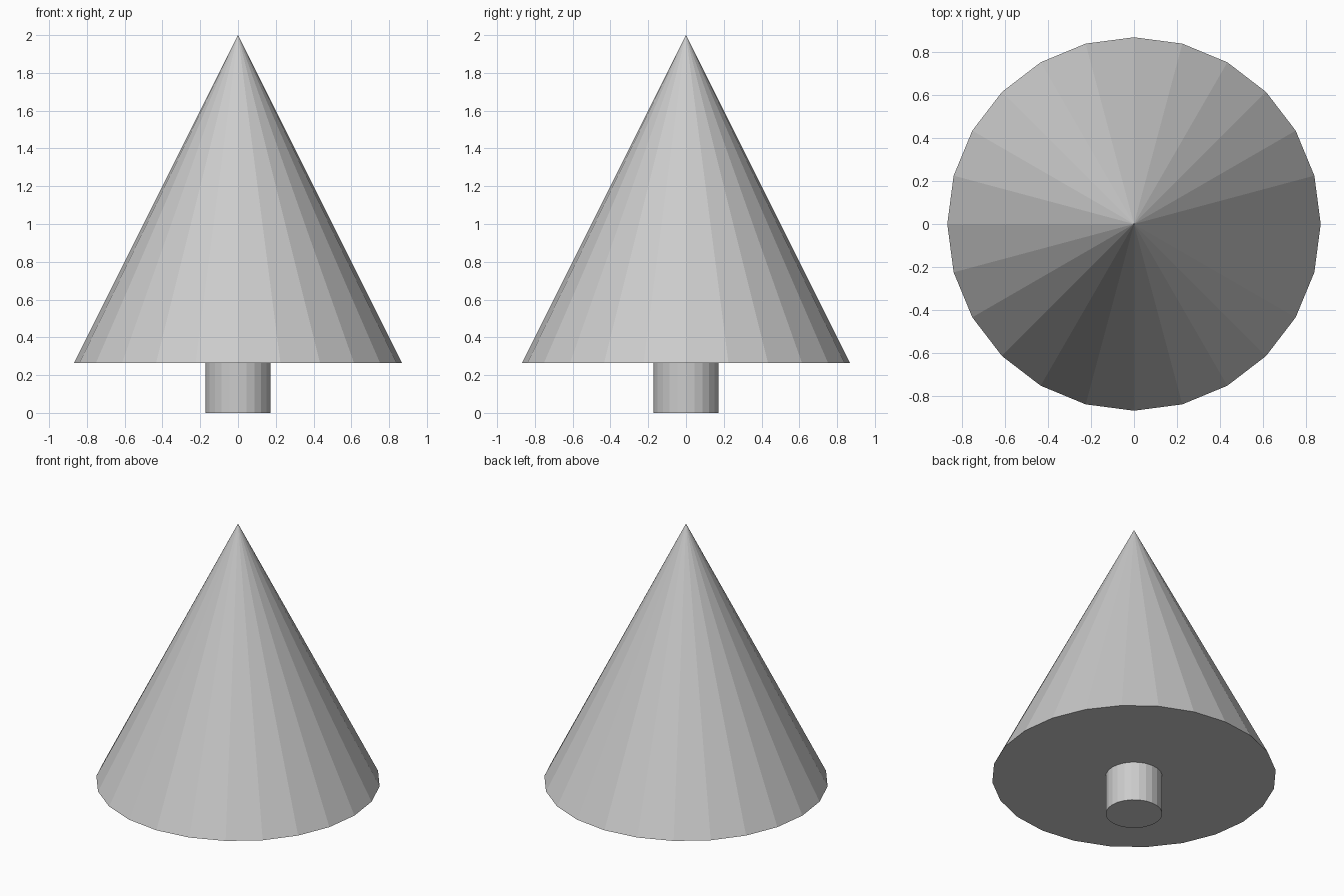
import bpy

if "Cube" in bpy.data.objects:
    bpy.data.objects.remove(bpy.data.objects["Cube"])

SIDES = 24
BASE_Z = 0.265   # underside of the foliage
TOP_Z = 2.0


def finish(name):
    obj = bpy.context.object
    obj.name = name
    obj.data.name = name
    bpy.ops.object.transform_apply(location=True, rotation=True, scale=True)
    return obj


# Trunk: short cylinder from the floor to the foliage
bpy.ops.mesh.primitive_cylinder_add(
    vertices=SIDES, radius=0.173, depth=BASE_Z, location=(0, 0, BASE_Z / 2))
finish("trunk")

# Foliage: flat-shaded cone with a closed underside
bpy.ops.mesh.primitive_cone_add(
    vertices=SIDES, radius1=0.868, radius2=0, depth=TOP_Z - BASE_Z,
    location=(0, 0, (TOP_Z + BASE_Z) / 2))
finish("foliage_cone")
